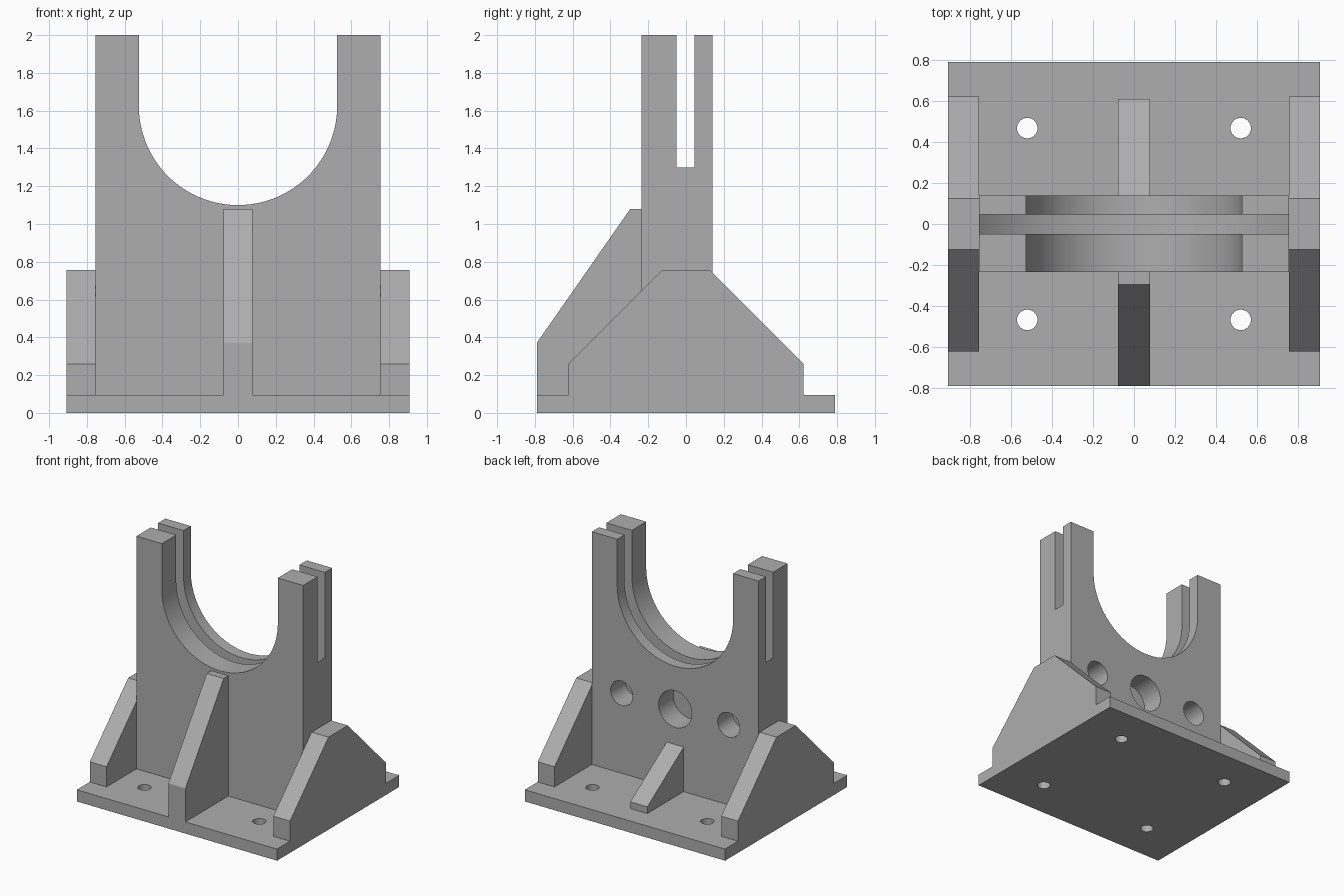
import bpy
import bmesh
from math import pi, sin, cos
from mathutils import Matrix

cube = bpy.data.objects.get("Cube")
if cube:
    bpy.data.objects.remove(cube, do_unlink=True)

grey = bpy.data.materials.new("matte grey")
grey.use_nodes = True
grey.diffuse_color = (0.42, 0.42, 0.42, 1)
grey.node_tree.nodes["Principled BSDF"].inputs["Base Color"].default_value = grey.diffuse_color


def finish(name, bm):
    bmesh.ops.recalc_face_normals(bm, faces=bm.faces)
    mesh = bpy.data.meshes.new(name)
    bm.to_mesh(mesh)
    bm.free()
    mesh.materials.append(grey)
    obj = bpy.data.objects.new(name, mesh)
    bpy.context.collection.objects.link(obj)
    return obj


def extrude(name, profile, axis, start, end):
    """Extrude an outline: (x, z) along y, or (y, z) along x."""
    bm = bmesh.new()
    place = (lambda a, b: (a, start, b)) if axis == "y" else (lambda a, b: (start, a, b))
    face = bm.faces.new([bm.verts.new(place(a, b)) for a, b in profile])
    moved = bmesh.ops.extrude_face_region(bm, geom=[face])["geom"]
    step = (0, end - start, 0) if axis == "y" else (end - start, 0, 0)
    bmesh.ops.translate(bm, vec=step, verts=[v for v in moved if isinstance(v, bmesh.types.BMVert)])
    return finish(name, bm)


def cylinder(name, radius, depth, location, axis="z", sides=48):
    bm = bmesh.new()
    turn = Matrix.Rotation(pi / 2, 4, "X") if axis == "y" else Matrix()
    bmesh.ops.create_cone(bm, cap_ends=True, segments=sides, radius1=radius, radius2=radius,
                          depth=depth, matrix=Matrix.Translation(location) @ turn)
    return finish(name, bm)


def activate(obj):
    bpy.ops.object.select_all(action="DESELECT")
    obj.select_set(True)
    bpy.context.view_layer.objects.active = obj


def cut(obj, cutter):
    cutter.hide_render = True
    mod = obj.modifiers.new("cut", "BOOLEAN")
    mod.operation = "DIFFERENCE"
    mod.solver = "EXACT"
    mod.object = cutter
    activate(obj)
    bpy.ops.object.modifier_apply(modifier=mod.name)
    bpy.data.objects.remove(cutter, do_unlink=True)


half_x, half_y, base_top = 0.907, 0.79, 0.095
tower_x, tower_front, tower_back = 0.755, -0.235, 0.14
cradle_r, cradle_z = 0.525, 1.625

# Base plate with four bolt holes
base = extrude("base_plate", [(-half_x, 0), (half_x, 0), (half_x, base_top), (-half_x, base_top)],
               "y", -half_y, half_y)
for sx in (-1, 1):
    for sy in (-1, 1):
        cut(base, cylinder("bolt_cutter", 0.05, 1, (sx * 0.52, sy * 0.467, 0), sides=32))

# Upright with a U-shaped cradle
steps = 64
arc = [(cradle_r * cos(pi * i / steps), cradle_z - cradle_r * sin(pi * i / steps))
       for i in range(steps + 1)]
outline = [(-tower_x, base_top), (tower_x, base_top), (tower_x, 2), (cradle_r, 2)]
outline += arc + [(-cradle_r, 2), (-tower_x, 2)]
upright = extrude("cradle_upright", outline, "y", tower_front, tower_back)

# Round-bottomed groove along the cradle, open through both arms
cut(upright, cylinder("groove_cutter", 1.03, 0.095, (0, -0.002, 2.0), "y", 128))

# Blind holes in the back
for x, radius in ((-0.485, 0.1), (0, 0.15), (0.485, 0.1)):
    cut(upright, cylinder("pocket_cutter", radius, 0.38, (x, tower_back, 0.75), "y"))

# Central ribs
extrude("front_rib", [(-half_y, base_top), (-half_y, 0.37), (-0.295, 1.08),
                      (tower_front, 1.08), (tower_front, base_top)], "x", -0.077, 0.077)
extrude("back_rib", [(tower_back, base_top), (tower_back, 0.46), (0.61, 0.15),
                     (0.61, base_top)], "x", -0.077, 0.077)

# Side gussets
gusset = [(-0.622, base_top), (-0.622, 0.26), (-0.125, 0.757),
          (0.125, 0.757), (0.622, 0.26), (0.622, base_top)]
for name, side in (("left_gusset", 1), ("right_gusset", -1)):
    extrude(name, gusset, "x", side * tower_x, side * half_x)

# Smooth the round walls, keep hard edges
for obj in bpy.context.collection.objects:
    if obj.type == "MESH" and grey.name in obj.data.materials:
        activate(obj)
        bpy.ops.object.shade_smooth_by_angle(angle=pi / 6)
